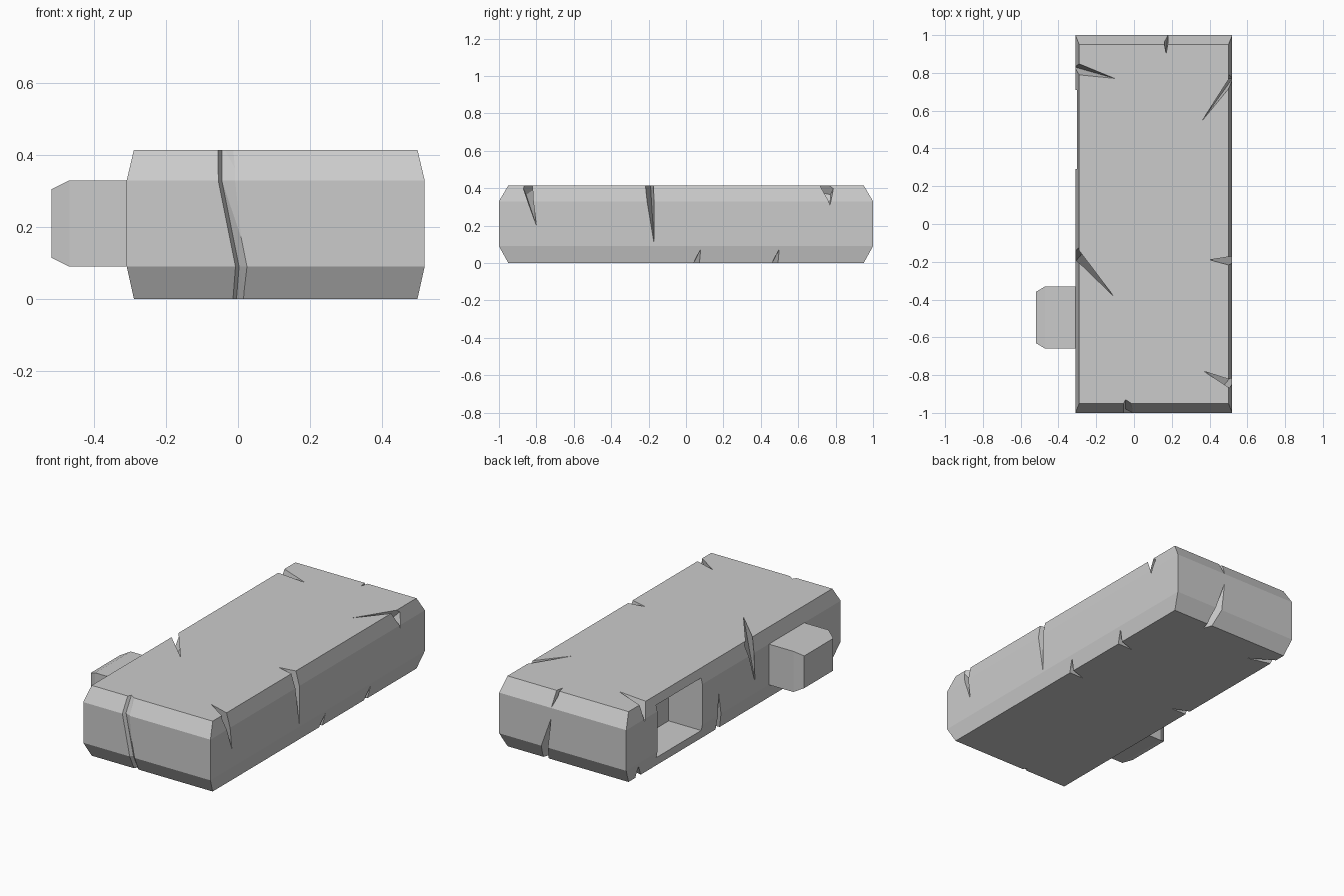
import bpy, bmesh, math

if "Cube" in bpy.data.objects:
    bpy.data.objects.remove(bpy.data.objects["Cube"])

X0, X1, Y, H = -0.31, 0.52, 1.0, 0.415


def hull(bm, pts):
    """Add the convex hull of pts to bm."""
    verts = [bm.verts.new(p) for p in pts]
    res = bmesh.ops.convex_hull(bm, input=verts)
    junk = {v for v in res["geom_interior"] + res["geom_unused"]
            if isinstance(v, bmesh.types.BMVert) and v.is_valid and not v.link_faces}
    bmesh.ops.delete(bm, geom=list(junk), context='VERTS')


def make(name, bm):
    """Merge flat faces and turn bm into an object."""
    bmesh.ops.dissolve_limit(bm, angle_limit=0.01, verts=bm.verts[:], edges=bm.edges[:])
    bmesh.ops.recalc_face_normals(bm, faces=bm.faces[:])
    me = bpy.data.meshes.new(name)
    bm.to_mesh(me)
    bm.free()
    ob = bpy.data.objects.new(name, me)
    bpy.context.collection.objects.link(ob)
    return ob


def box(x0, x1, y0, y1, z0, z1):
    return [(x, y, z) for x in (x0, x1) for y in (y0, y1) for z in (z0, z1)]


def crack(bm, side, top, a, b, tip, drop, depth=0.05):
    """Wedge over an edge: mouth a..b, tip=(inset, along), drop=(along, z)."""
    def place(inset, along, z):
        if side == 'R':
            return (X1 - inset, along, z)
        if side == 'L':
            return (X0 + inset, along, z)
        return (along, Y - inset, z)
    edge, s = (H, 1) if top else (0, -1)
    chamfer = 0.05 if side == 'B' else 0.02
    mid = (a + b) / 2
    hull(bm, [place(-0.006, a, edge + s * 0.006),
              place(-0.006, b, edge + s * 0.006),
              place(tip[0], tip[1], edge + s * 0.001),
              place(-0.001, drop[0], drop[1]),
              place(chamfer + depth * 0.5, mid, edge - s * depth)])


# Slab with bevelled long and short edges
bm = bmesh.new()
hull(bm, box(X0, X1, -Y, Y, 0.09, 0.33) + box(X0 + .02, X1 - .02, -Y + .05, Y - .05, 0, H))
slab = make("stone_slab", bm)

# Socket in the left side
cut = bmesh.new()
hull(cut, box(-0.4, -0.09, 0.29, 0.71, 0.055, 0.365))

# Edge cracks: side, on top edge, mouth, flat tip, side tip
cracks = [
    ('R', True, -0.88, -0.83, (0.15, -0.78), (-0.80, 0.20)),
    ('R', True, -0.225, -0.17, (0.12, -0.19), (-0.17, 0.10)),
    ('R', True, 0.745, 0.80, (0.16, 0.545), (0.77, 0.31)),
    ('R', False, 0.04, 0.08, (0.12, 0.04), (0.08, 0.075)),
    ('R', False, 0.46, 0.50, (0.12, 0.46), (0.50, 0.075)),
    ('L', True, -0.18, -0.11, (0.20, -0.38), (-0.20, 0.16)),
    ('L', True, 0.79, 0.86, (0.21, 0.77), (0.83, 0.31)),
    ('L', False, 0.10, 0.15, (0.12, 0.10), (0.14, 0.23)),
    ('L', False, 0.84, 0.90, (0.16, 0.80), (0.88, 0.07)),
    ('B', True, 0.15, 0.19, (0.10, 0.17), (0.18, 0.33)),
    ('B', False, 0.21, 0.28, (0.10, 0.25), (0.18, 0.27)),
]
for c in cracks:
    crack(cut, *c)

# Full-height crack down the front
rows = [(-0.01, -0.02, 0.025, -0.945), (0.09, -0.012, 0.036, -1.0),
        (0.33, -0.06, 0.01, -1.0), (0.43, -0.06, 0.0, -0.941)]
rings = [[cut.verts.new(p) for p in ((l, y - 0.01, z), (r, y - 0.01, z),
                                     (l + 0.015, y + 0.02, z))]
         for z, l, r, y in rows]
for lo, hi in zip(rings, rings[1:]):
    for i in range(3):
        j = (i + 1) % 3
        cut.faces.new((lo[i], lo[j], hi[j]))
        cut.faces.new((lo[i], hi[j], hi[i]))
cut.faces.new(rings[0][::-1])
cut.faces.new(rings[-1])
cutter = make("crack_cutter", cut)
cutter.hide_render = True

mod = slab.modifiers.new("cracks", 'BOOLEAN')
mod.operation, mod.solver, mod.object = 'DIFFERENCE', 'EXACT', cutter
dg = bpy.context.evaluated_depsgraph_get()
slab_mesh = bpy.data.meshes.new_from_object(slab.evaluated_get(dg))
slab.modifiers.clear()
slab.data = slab_mesh
bpy.data.objects.remove(cutter)

# Connecting tab on the left side
bm = bmesh.new()
hull(bm, box(-0.47, -0.305, -0.66, -0.33, 0.09, 0.33)
     + box(-0.52, -0.47, -0.63, -0.36, 0.115, 0.305))
make("connecting_tab", bm)
